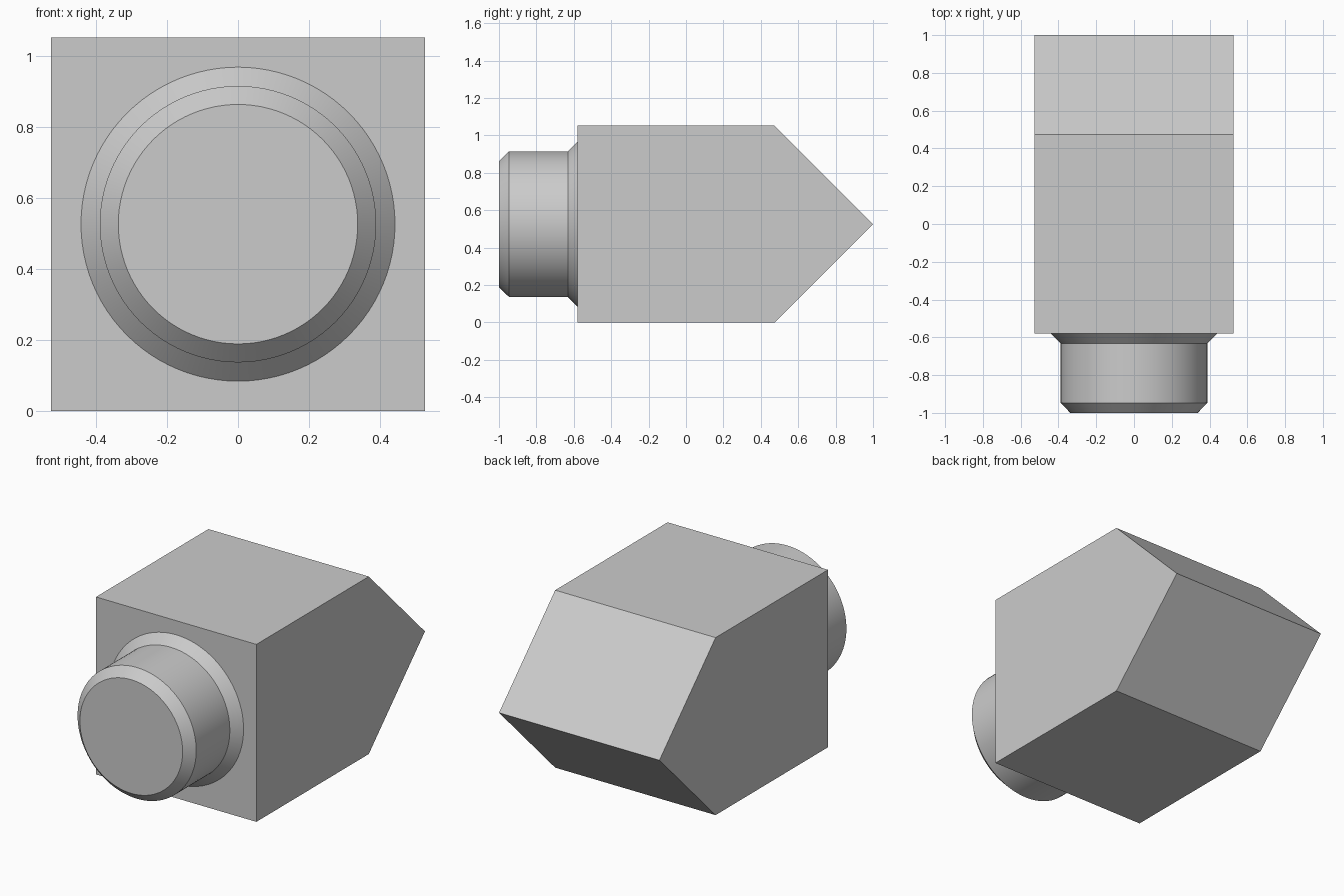
import bpy
import bmesh
import math
from mathutils import Matrix, Vector

cube = bpy.data.objects.get("Cube")
if cube:
    bpy.data.objects.remove(cube, do_unlink=True)

HALF = 0.526          # half width of the square block
AXIS_Z = HALF         # height of the centre line
FRONT, SHOULDER, TIP = -0.579, 0.474, 1.0

grey = bpy.data.materials.new("light_grey")
grey.use_nodes = True
COLOUR = (0.6, 0.6, 0.6, 1)
grey.diffuse_color = COLOUR
grey.node_tree.nodes["Principled BSDF"].inputs["Base Color"].default_value = COLOUR


def add_object(name, bm):
    bmesh.ops.recalc_face_normals(bm, faces=bm.faces[:])
    mesh = bpy.data.meshes.new(name)
    bm.to_mesh(mesh)
    bm.free()
    mesh.materials.append(grey)
    obj = bpy.data.objects.new(name, mesh)
    bpy.context.collection.objects.link(obj)
    return obj


# Wedge-ended block: side profile extruded across the width
bm = bmesh.new()
profile = [(FRONT, 0), (SHOULDER, 0), (TIP, AXIS_Z),
           (SHOULDER, 2 * HALF), (FRONT, 2 * HALF)]
side = bm.faces.new([bm.verts.new((-HALF, y, z)) for y, z in profile])
extruded = bmesh.ops.extrude_face_region(bm, geom=[side], use_keep_orig=True)
moved = [v for v in extruded["geom"] if isinstance(v, bmesh.types.BMVert)]
bmesh.ops.translate(bm, verts=moved, vec=(2 * HALF, 0, 0))
add_object("wedge_block", bm)

# Round stud: flared root, straight barrel, chamfered end
bm = bmesh.new()
outline = [(0.442, FRONT), (0.389, -0.632), (0.389, -0.947), (0.337, -1.0)]
SIDES = 96
rings = []
for radius, y in outline:
    angles = [2 * math.pi * i / SIDES for i in range(SIDES)]
    rings.append([bm.verts.new((radius * math.cos(a), y, AXIS_Z + radius * math.sin(a)))
                  for a in angles])
for near, far in zip(rings, rings[1:]):
    for i in range(SIDES):
        j = (i + 1) % SIDES
        bm.faces.new((near[i], near[j], far[j], far[i]))
bm.faces.new(rings[0])
bm.faces.new(rings[-1])
stud = add_object("round_stud", bm)

# Smooth barrel with sharp chamfer edges
bpy.ops.object.select_all(action="DESELECT")
stud.select_set(True)
bpy.context.view_layer.objects.active = stud
bpy.ops.object.shade_smooth_by_angle(angle=math.radians(30))
